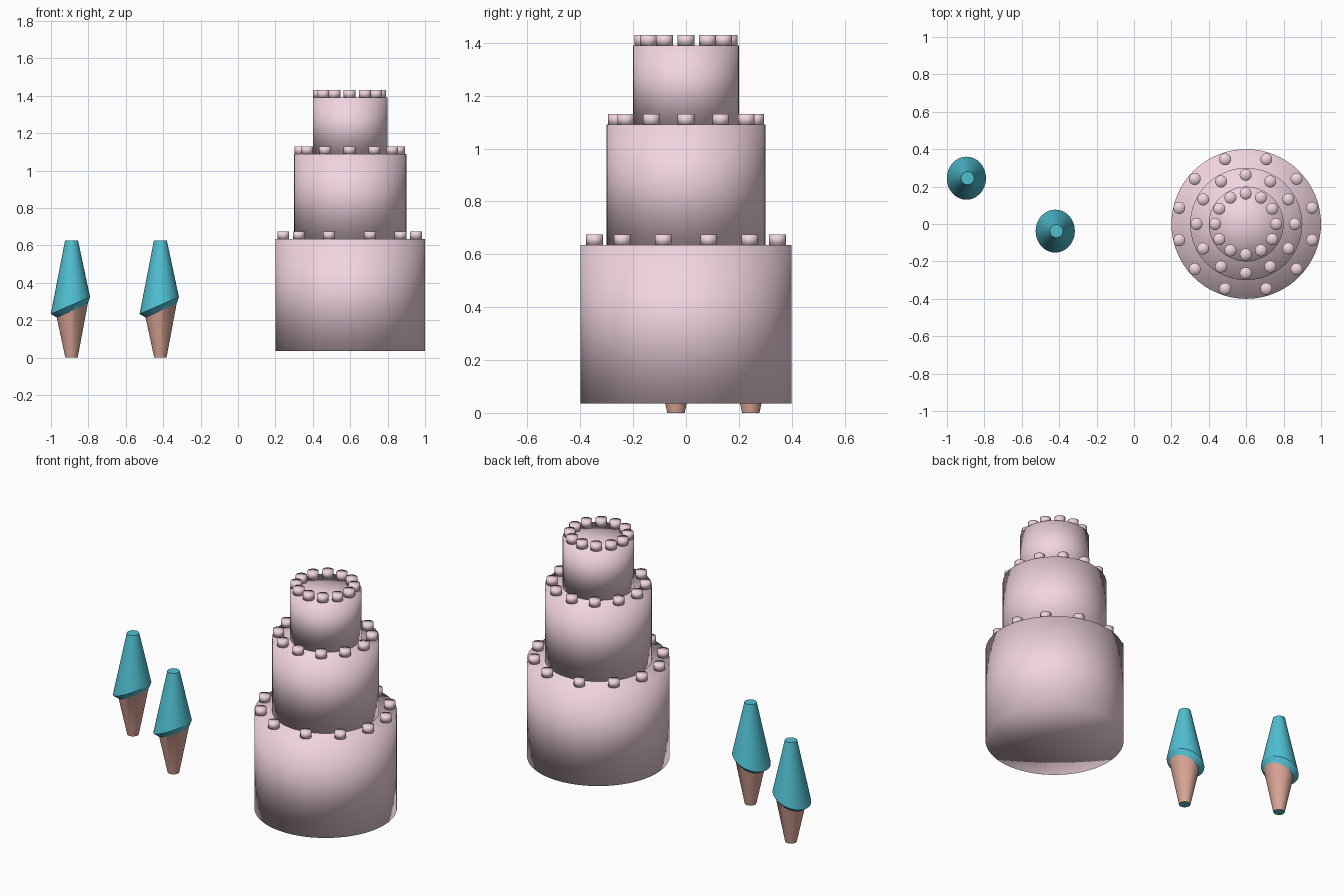
import bpy, bmesh
from math import cos, sin, pi

if "Cube" in bpy.data.objects:
    bpy.data.objects.remove(bpy.data.objects["Cube"])


def material(name, color):
    m = bpy.data.materials.new(name)
    m.diffuse_color = (*color, 1)
    m.use_nodes = True
    m.node_tree.nodes["Principled BSDF"].inputs["Base Color"].default_value = m.diffuse_color
    return m


pink = material("pink_icing", (0.88, 0.66, 0.75))
teal = material("teal_foliage", (0.08, 0.52, 0.64))
bark = material("bark", (0.70, 0.38, 0.31))


def add_object(name, bm, mats, loc):
    bmesh.ops.recalc_face_normals(bm, faces=bm.faces)
    mesh = bpy.data.meshes.new(name)
    bm.to_mesh(mesh)
    bm.free()
    for m in mats:
        mesh.materials.append(m)
    ob = bpy.data.objects.new(name, mesh)
    ob.location = loc
    bpy.context.collection.objects.link(ob)
    return ob


def smooth_cylinder(name, r, h, sides, loc):
    bm = bmesh.new()
    bmesh.ops.create_cone(bm, cap_ends=True, cap_tris=True, segments=sides,
                          radius1=r, radius2=r, depth=h)
    for f in bm.faces:
        f.smooth = True
    return add_object(name, bm, [pink], (loc[0], loc[1], loc[2] + h / 2))


# Three stacked tiers
CX = 0.597
tiers = [("lower_tier", 0.4, 0.035, 0.635), ("middle_tier", 0.3, 0.635, 1.09),
         ("upper_tier", 0.2, 1.09, 1.39)]
for name, r, z0, z1 in tiers:
    smooth_cylinder(name, r, z1 - z0, 64, (CX + 0.003, 0, z0))

# Icing dots around each tier rim
quarter = [(0.355, 0.086), (0.272, 0.241), (0.11, 0.346)]
dots = [(sx * x, sy * y, 0.635) for x, y in quarter for sx in (1, -1) for sy in (1, -1)]
for r, z in ((0.263, 1.09), (0.163, 1.39)):
    dots += [(r * cos(i * pi / 6), r * sin(i * pi / 6), z) for i in range(12)]
for i, (x, y, z) in enumerate(dots):
    smooth_cylinder(f"icing_dot_{i}", 0.032, 0.04, 24, (CX + x, y, z))


# Tree: lofted rings (x offset, x radius, y radius, height, tilt along x)
rings = [(0, 0.033, 0.033, 0, 0), (0.004, 0.083, 0.086, 0.252, 0.45),
         (-0.006, 0.105, 0.115, 0.279, 0.43), (0, 0.035, 0.035, 0.625, 0)]


def tree(name, x, y, sides=32):
    bm = bmesh.new()
    loops = []
    for ox, rx, ry, z, tilt in rings:
        loops.append([bm.verts.new((ox + rx * cos(a), ry * sin(a), z + tilt * rx * cos(a)))
                      for a in (2 * pi * i / sides for i in range(sides))])
    for k, (lo, hi) in enumerate(zip(loops, loops[1:])):
        for i in range(sides):
            j = (i + 1) % sides
            f = bm.faces.new((lo[i], lo[j], hi[j], hi[i]))
            f.material_index = 1 if k == 0 else 0
            f.smooth = True
    bm.faces.new(loops[0][::-1])
    bm.faces.new(loops[-1])
    ob = add_object(name, bm, [teal, bark], (x, y, 0))
    bpy.context.view_layer.objects.active = ob
    ob.select_set(True)
    bpy.ops.object.shade_smooth_by_angle()
    ob.select_set(False)


tree("back_tree", -0.89, 0.245)
tree("front_tree", -0.415, -0.038)
